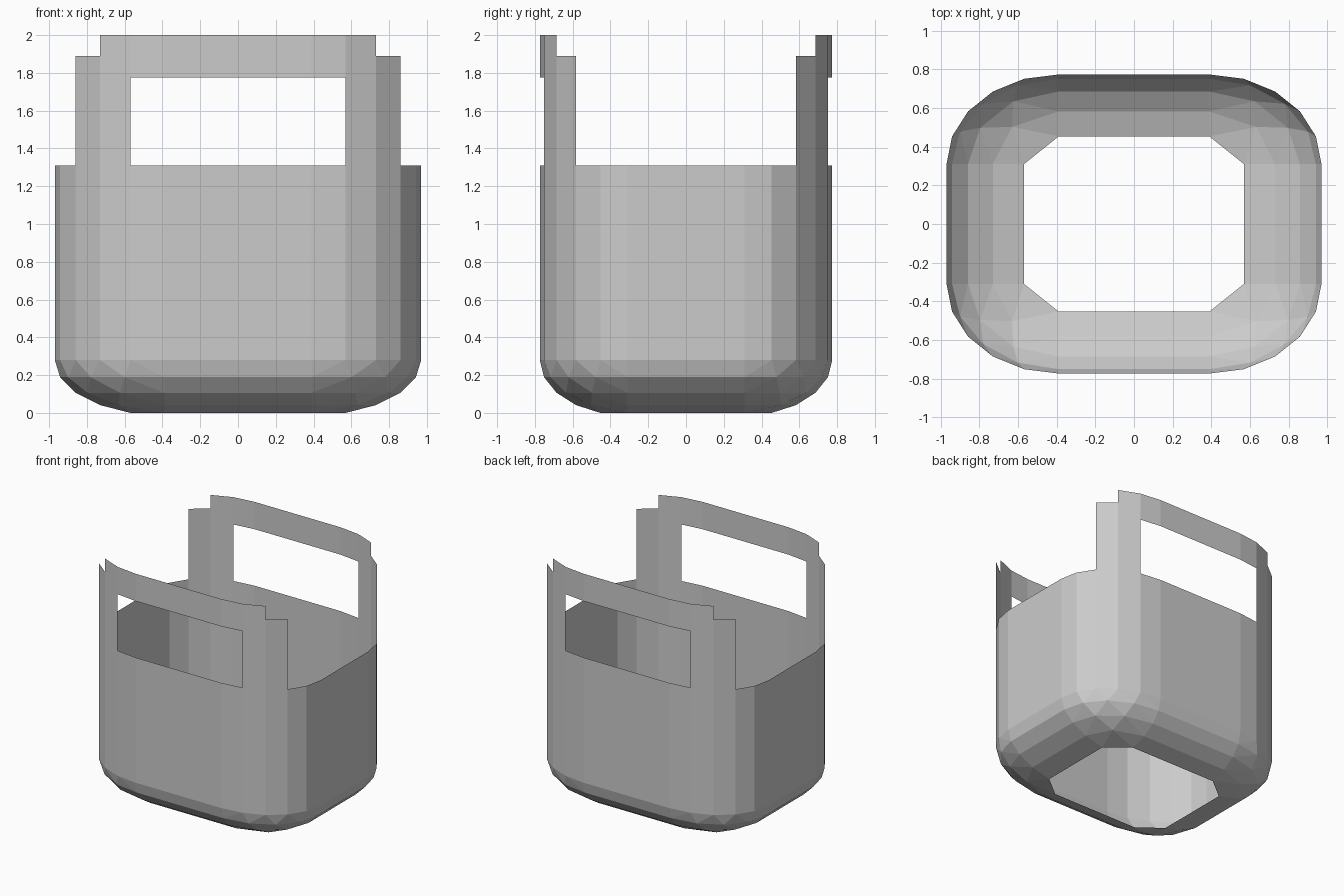
import bpy, bmesh
from math import sin, cos, radians

if "Cube" in bpy.data.objects:
    bpy.data.objects.remove(bpy.data.objects["Cube"])

CX, CY = 0.39, 0.31               # corner centres
RX, RY, RZ = 0.58, 0.464, 0.295   # corner radii
N = 5                             # segments per corner
Z_MID = 0.28                      # height where the rounded base ends


def ring(k, z=None):
    """Rounded-rectangle loop with k segments per corner, 4*(k+1) points."""
    polar = radians(90 * k / N)
    r = sin(polar)
    z = Z_MID - RZ * cos(polar) if z is None else z
    pts = []
    for q in range(4):
        sx, sy = (1, -1, -1, 1)[q], (1, 1, -1, -1)[q]
        for j in range(k + 1):
            a = radians(90 * q + 90 * j / k)
            pts.append((sx * CX + RX * r * cos(a), sy * CY + RY * r * sin(a), max(z, 0)))
    return pts


def make_object(name, bm):
    bmesh.ops.remove_doubles(bm, verts=bm.verts, dist=1e-4)
    mesh = bpy.data.meshes.new(name)
    bm.to_mesh(mesh)
    bm.free()
    obj = bpy.data.objects.new(name, mesh)
    bpy.context.collection.objects.link(obj)


# Body: open rounded base with triangulated corners, then straight walls
bm = bmesh.new()
loops = [[bm.verts.new(p) for p in ring(k)] for k in range(1, N + 1)]
for k in range(1, N):
    lo, hi = loops[k - 1], loops[k]
    for q in range(4):
        a, b = q * (k + 1), q * (k + 2)
        for j in range(k + 1):
            bm.faces.new((lo[a + j], hi[b + j], hi[b + j + 1]))
            if j < k:
                bm.faces.new((lo[a + j], hi[b + j + 1], lo[a + j + 1]))
        bm.faces.new((lo[a + k], hi[b + k + 1], hi[(b + k + 2) % len(hi)],
                      lo[(a + k + 1) % len(lo)]))
rim = [bm.verts.new(p) for p in ring(N, 1.31)]
base = loops[-1]
n = len(base)
for i in range(n):
    m = (i + 1) % n
    bm.faces.new((base[i], base[m], rim[m], rim[i]))
make_object("body", bm)

# Handles: stepped posts and a top bar, following the wall outline
for name, side in (("front_handle", -1), ("back_handle", 1)):
    bm = bmesh.new()
    plan = ring(N, 0)
    for i in range(n):
        p, q = plan[i], plan[(i + 1) % n]
        mid = abs(p[0] + q[0]) / 2
        if (p[1] + q[1]) * side <= 0 or mid > 0.86:
            continue
        if mid > 0.73:
            levels = (1.31, 1.775, 1.89)
        elif mid > 0.57:
            levels = (1.31, 1.775, 1.89, 2.0)
        else:
            levels = (1.775, 1.89, 2.0)
        for z0, z1 in zip(levels, levels[1:]):
            bm.faces.new([bm.verts.new((v[0], v[1], z))
                          for v, z in ((p, z0), (q, z0), (q, z1), (p, z1))])
    make_object(name, bm)
